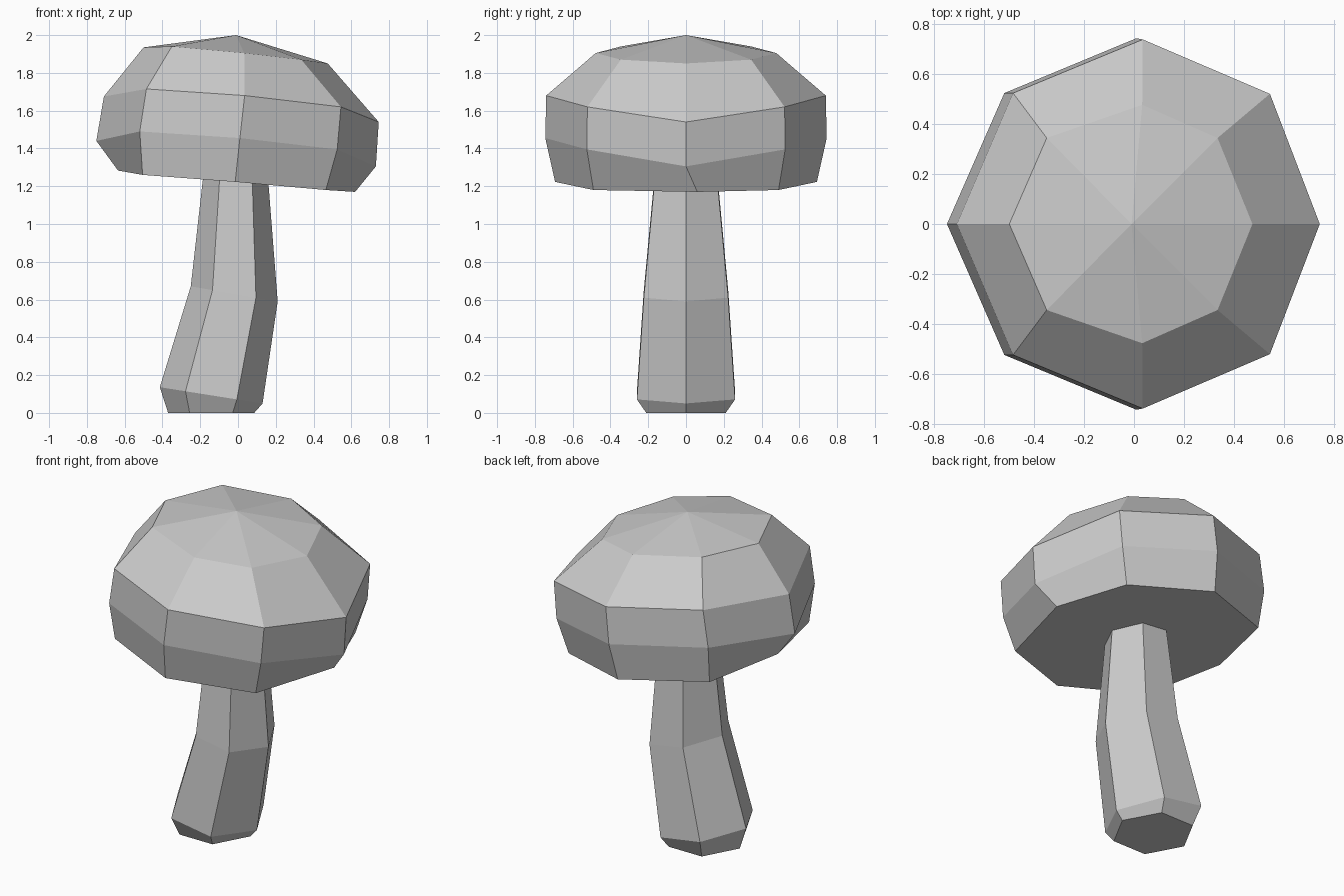
import bpy, bmesh
from math import cos, sin, tau

if "Cube" in bpy.data.objects:
    bpy.data.objects.remove(bpy.data.objects["Cube"])


def mirrored_ring(points):
    """Left-to-right front points (x, y, z), closed by mirroring the inner ones to the back."""
    return points + [(x, -y, z) for x, y, z in reversed(points[1:-1])]


def loft(name, rings, tip=None):
    """Skin between rings, cap the bottom, close the top flat or to a tip."""
    bm = bmesh.new()
    loops = [[bm.verts.new(p) for p in ring] for ring in rings]
    n = len(loops[0])
    for low, high in zip(loops, loops[1:]):
        for i in range(n):
            j = (i + 1) % n
            bm.faces.new((low[i], low[j], high[j], high[i]))
    bm.faces.new(loops[0][::-1])
    if tip:
        top = bm.verts.new(tip)
        for i in range(n):
            bm.faces.new((loops[-1][i], loops[-1][(i + 1) % n], top))
    else:
        bm.faces.new(loops[-1])
    bmesh.ops.recalc_face_normals(bm, faces=bm.faces)
    mesh = bpy.data.meshes.new(name)
    bm.to_mesh(mesh)
    bm.free()
    obj = bpy.data.objects.new(name, mesh)
    bpy.context.collection.objects.link(obj)
    return obj


# Stem: bent six-sided tube; centre x, centre z, x radius, y radius, drop to the right
stem_sections = [
    (-0.142, 0.0, 0.228, 0.243, 0.0),
    (-0.142, 0.093, 0.272, 0.300, 0.043),
    (-0.020, 0.630, 0.230, 0.258, 0.040),
    (-0.010, 1.260, 0.170, 0.190, 0.030),
]
loft("stem", [
    [(cx + rx * cos(a), ry * sin(a), cz - drop * cos(a))
     for a in (tau * i / 6 for i in range(6))]
    for cx, cz, rx, ry, drop in stem_sections])

# Cap: tilted eight-sided dome, rings from the rim up
cap_rings = [mirrored_ring(points) for points in (
    [(-0.635, 0, 1.283), (-0.505, -0.49, 1.26), (-0.015, -0.693, 1.223),
     (0.465, -0.49, 1.18), (0.62, 0, 1.17)],
    [(-0.75, 0, 1.44), (-0.52, -0.525, 1.49), (0.01, -0.745, 1.455),
     (0.525, -0.525, 1.395), (0.73, 0, 1.305)],
    [(-0.71, 0, 1.675), (-0.485, -0.525, 1.715), (0.035, -0.74, 1.68),
     (0.545, -0.522, 1.62), (0.745, 0, 1.54)],
    [(-0.5, 0, 1.935), (-0.35, -0.345, 1.94), (0.033, -0.478, 1.905),
     (0.335, -0.345, 1.87), (0.475, 0, 1.85)],
)]
# The rim is nudged slightly to the back on the right
cap_rings[0][4] = (0.62, 0.06, 1.17)
loft("cap", cap_rings, tip=(-0.01, 0, 2.0))
